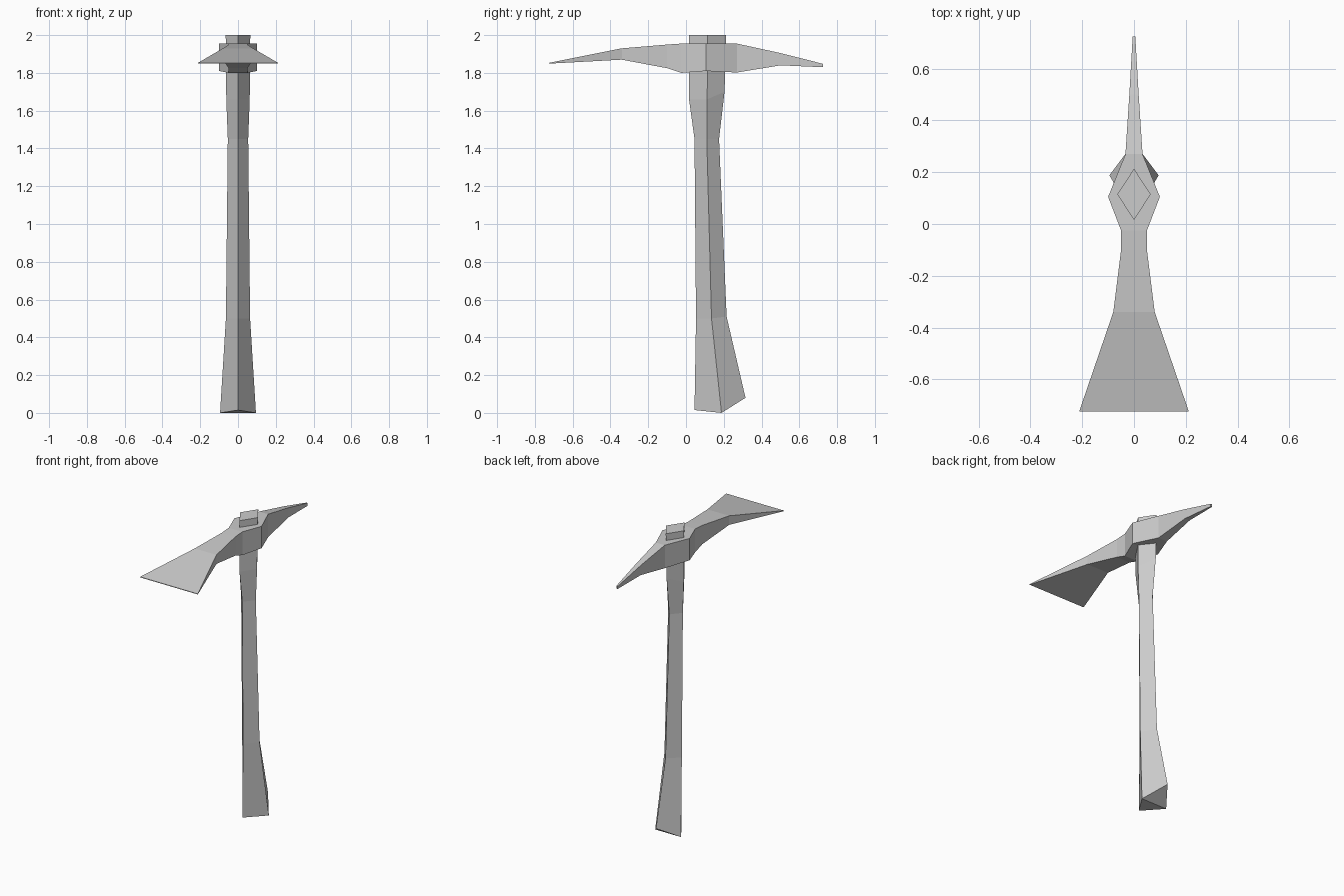
import bpy

cube = bpy.data.objects.get("Cube")
if cube:
    bpy.data.objects.remove(cube, do_unlink=True)

grey = bpy.data.materials.new("plain grey")
grey.use_nodes = True
colour = (0.6, 0.6, 0.6, 1)
grey.diffuse_color = colour
grey.node_tree.nodes["Principled BSDF"].inputs["Base Color"].default_value = colour


def loft(name, rings):
    """Flat-shaded skin over four-point rings, each cap folded on its side-to-side edge."""
    verts = [p for ring in rings for p in ring]
    faces = []
    for r in range(len(rings) - 1):
        a, b = 4 * r, 4 * r + 4
        for i in range(4):
            j = (i + 1) % 4
            faces.append((a + i, a + j, b + j, b + i))
    e = len(verts) - 4
    faces += [(1, 0, 3), (3, 2, 1), (e, e + 1, e + 3), (e + 1, e + 2, e + 3)]
    mesh = bpy.data.meshes.new(name)
    mesh.from_pydata(verts, [], faces)
    mesh.materials.append(grey)
    mesh.validate()
    obj = bpy.data.objects.new(name, mesh)
    bpy.context.collection.objects.link(obj)
    return obj


def diamond(half, front, side, back, zf, zs, zb):
    return [(0, front, zf), (half, side, zs), (0, back, zb), (-half, side, zs)]


def section(y, half, low, high):
    return [(half, y, low), (half, y, high), (-half, y, high), (-half, y, low)]


# Handle: diamond section, flared and slanted at the foot
loft("handle", [
    diamond(0.095, 0.045, 0.188, 0.315, 0.015, 0, 0.08),
    diamond(0.064, 0.053, 0.135, 0.215, 0.5, 0.5, 0.51),
    diamond(0.054, 0.045, 0.11, 0.175, 1.45, 1.45, 1.45),
    diamond(0.062, 0.016, 0.112, 0.204, 1.66, 1.66, 1.7),
    diamond(0.065, 0.016, 0.115, 0.213, 2, 2, 2),
])

# Head: wide adze blade at the front, eye in the middle, spike at the back
loft("pick_head", [
    section(-0.725, 0.212, 1.849, 1.853),
    section(-0.34, 0.08, 1.87, 1.93),
    section(-0.10, 0.05, 1.825, 1.95),
    section(-0.025, 0.05, 1.8, 1.955),
    section(0.105, 0.1, 1.81, 1.955),
    section(0.27, 0.033, 1.802, 1.955),
    section(0.50, 0.018, 1.84, 1.905),
    section(0.725, 0.005, 1.83, 1.848),
])
